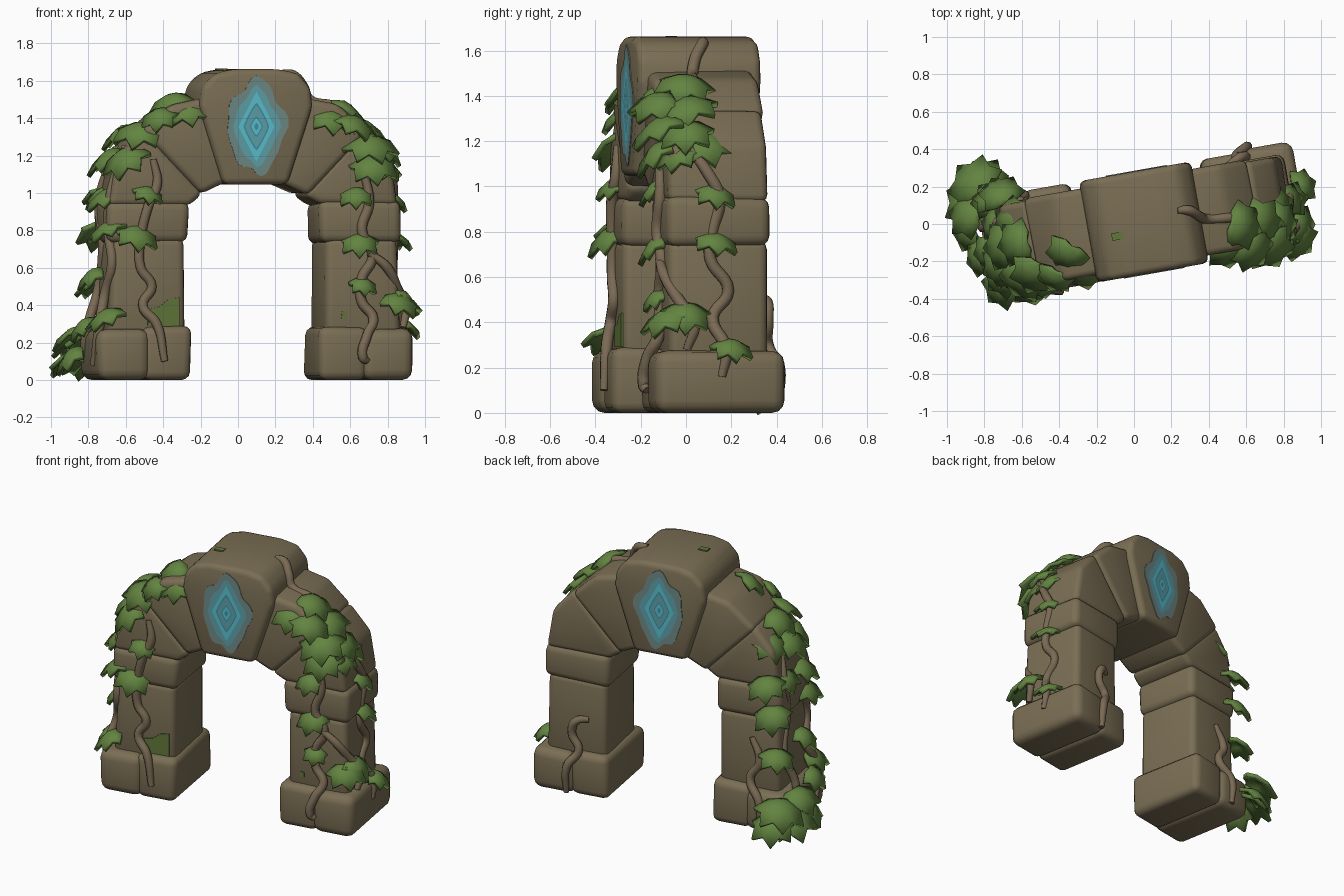
import bpy, bmesh, math, random
from mathutils import Matrix, Vector

random.seed(4)
# local arch frame: u along the arch, v into depth, z up
A = math.radians(10)
FRAME = Matrix.Translation((0.05, 0.01, 0)) @ Matrix.Rotation(A, 4, 'Z')


def mat(name, r, g, b):
    lin = [((c / 255 + 0.055) / 1.055) ** 2.4 for c in (r, g, b)]
    m = bpy.data.materials.new(name)
    m.diffuse_color = (*lin, 1)
    return m


STONE = mat("stone", 122, 110, 84)
LEAF = mat("leaf_green", 99, 132, 65)
VINE = mat("vine_brown", 122, 106, 84)
MOSS = mat("moss_green", 96, 119, 58)
HALO = mat("halo_grey_blue", 110, 138, 134)
GLOW = mat("glow_blue", 94, 160, 170)
CYAN = mat("rune_cyan", 90, 192, 208)
TEAL = mat("rune_teal", 64, 142, 160)


def finish(bm, name, m, angle=40):
    bmesh.ops.recalc_face_normals(bm, faces=bm.faces)
    me = bpy.data.meshes.new(name)
    bm.to_mesh(me)
    bm.free()
    for mm in (m if isinstance(m, list) else [m]):
        me.materials.append(mm)
    ob = bpy.data.objects.new(name, me)
    bpy.context.collection.objects.link(ob)
    for p in me.polygons:
        p.use_smooth = True
    me.set_sharp_from_angle(angle=math.radians(angle))
    return ob


def prism(name, pts, v0, v1, m, bevel=0.0, jit=0.0, grow=1.0):
    """Outline in (u, z), extruded through depth v0..v1."""
    bm = bmesh.new()
    cu = sum(p[0] for p in pts) / len(pts)
    cz = sum(p[1] for p in pts) / len(pts)
    rings = []
    for v in (v0, v1):
        rings.append([bm.verts.new((cu + (u - cu) * grow + random.uniform(-jit, jit), v,
                                    cz + (z - cz) * grow + random.uniform(-jit, jit) * (z > 0)))
                      for u, z in pts])
    n = len(pts)
    bm.faces.new(rings[0])
    bm.faces.new(rings[1][::-1])
    for i in range(n):
        j = (i + 1) % n
        bm.faces.new((rings[0][i], rings[1][i], rings[1][j], rings[0][j]))
    bmesh.ops.recalc_face_normals(bm, faces=bm.faces)
    if bevel:
        bmesh.ops.bevel(bm, geom=list(bm.edges), offset=bevel, segments=3, profile=0.5,
                        affect='EDGES', clamp_overlap=True)
    bm.transform(FRAME)
    return finish(bm, name, m)


def box(u0, u1, z0, z1):
    return [(u0, z0), (u1, z0), (u1, z1), (u0, z1)]


# stones of both legs and the arch shoulders
STONES = [
    ("base_inner", box(0.35, 0.61, 0.0, 0.285), 0.275, 0.045),
    ("base_outer", box(0.58, 0.86, 0.0, 0.27), 0.29, 0.055),
    ("shaft", [(0.385, 0.24), (0.785, 0.24), (0.765, 0.75), (0.39, 0.75)], 0.222, 0.04),
    ("impost", box(0.36, 0.79, 0.735, 0.955), 0.23, 0.045),
    ("lower_arch_stone", [(0.36, 0.94), (0.78, 0.94), (0.74, 1.18), (0.60, 1.34), (0.28, 1.0)], 0.222, 0.035),
    ("upper_arch_stone", [(0.29, 0.995), (0.61, 1.33), (0.45, 1.47), (0.22, 1.52), (0.13, 1.07)], 0.235, 0.035),
]
for side, s in (("left", -1), ("right", 1)):
    for name, pts, d, b in STONES:
        grow = 1.0 if "base" in name else 1.025
        prism(f"{side}_{name}", [(u * s, z) for u, z in pts], -d, d, STONE, b, 0.008, grow)

# keystone with a slightly domed top
prism("keystone", [(-0.175, 1.045), (0.175, 1.045), (0.31, 1.46), (0.3, 1.56), (0.235, 1.64), (0.12, 1.662),
                   (-0.12, 1.662), (-0.22, 1.64), (-0.29, 1.57), (-0.305, 1.46)], -0.275, 0.275, STONE, 0.035)

# glowing rune: one flat plate of concentric rings on each keystone face
# (half width, half height, wobble, outline power, material)
RUNE = [(0.165, 0.262, 0.07, 1.5, HALO), (0.13, 0.222, 0.035, 1.25, GLOW), (0.098, 0.187, 0, 1.0, CYAN),
        (0.070, 0.128, 0, 1.15, TEAL), (0.061, 0.113, 0, 1.15, GLOW), (0.035, 0.056, 0, 1.2, TEAL),
        (0.028, 0.046, 0, 1.2, CYAN), (0.012, 0.02, 0, 1.2, TEAL)]


def rune(name, s, n=40):
    bm = bmesh.new()
    specs = [(RUNE[0], 0.270)] + [(r, 0.279) for r in RUNE]
    prev = None
    for k, ((w, h, wob, pw, _), v) in enumerate(specs):
        ring = []
        for i in range(n):
            t = 2 * math.pi * i / n
            c, q = math.cos(t), math.sin(t)
            r = (abs(c) ** pw + abs(q) ** pw) ** (-1 / pw)
            r *= 1 + wob * (math.sin(5 * t + 1) + 0.6 * math.sin(8 * t))
            ring.append(bm.verts.new((c * r * w, s * v, 1.355 + q * r * h)))
        if prev:
            for i in range(n):
                j = (i + 1) % n
                f = bm.faces.new((prev[i], prev[j], ring[j], ring[i]))
                f.material_index = max(0, k - 2)
        prev = ring
    bm.faces.new(prev).material_index = len(RUNE) - 1
    bm.transform(FRAME)
    ob = finish(bm, name, [r[4] for r in RUNE])
    me = ob.data
    # outward facing check for the open-backed plate
    want = FRAME.to_3x3() @ Vector((0, s, 0))
    if me.polygons[-1].normal.dot(want) < 0:
        me.flip_normals()


rune("front_rune", -1)
rune("back_rune", 1)

# painted moss patches
prism("left_shaft_moss", [(-0.58, 0.29), (-0.41, 0.29), (-0.41, 0.44), (-0.47, 0.43), (-0.52, 0.39), (-0.58, 0.38)],
      -0.22, -0.229, MOSS)
prism("right_shaft_moss", [(0.47, 0.33), (0.5, 0.33), (0.5, 0.36), (0.475, 0.365)], -0.22, -0.229, MOSS)
prism("top_moss", box(-0.18, -0.12, 1.657, 1.665), -0.07, -0.03, MOSS)


# vines, paths in the arch frame
def vine(name, pts, r=0.027):
    cu = bpy.data.curves.new(name, 'CURVE')
    cu.dimensions = '3D'
    cu.bevel_depth = r
    cu.bevel_resolution = 2
    cu.use_fill_caps = True
    cu.resolution_u = 6
    sp = cu.splines.new('BEZIER')
    sp.bezier_points.add(len(pts) - 1)
    for i, (bp, p) in enumerate(zip(sp.bezier_points, pts)):
        bp.co = FRAME @ Vector(p)
        bp.handle_left_type = bp.handle_right_type = 'AUTO'
        bp.radius = 1.0 if 0 < i < len(pts) - 1 else 0.7
    cu.materials.append(VINE)
    ob = bpy.data.objects.new(name, cu)
    bpy.context.collection.objects.link(ob)


vine("left_front_vine", [(-0.55, -0.22, 1.18), (-0.53, -0.23, 1.05), (-0.58, -0.24, 0.93), (-0.62, -0.23, 0.75),
                         (-0.62, -0.23, 0.6), (-0.56, -0.235, 0.5), (-0.61, -0.24, 0.4), (-0.54, -0.27, 0.3),
                         (-0.5, -0.29, 0.1)])
vine("left_side_vine", [(-0.68, -0.1, 1.25), (-0.77, -0.17, 1.0), (-0.78, -0.15, 0.8), (-0.77, -0.2, 0.62),
                        (-0.8, -0.14, 0.45), (-0.84, -0.2, 0.28), (-0.86, -0.14, 0.08)])
vine("left_rear_side_vine", [(-0.74, 0.1, 1.15), (-0.78, 0.14, 0.95), (-0.77, 0.08, 0.75), (-0.78, 0.15, 0.5),
                             (-0.85, 0.12, 0.27), (-0.86, 0.18, 0.1)])
vine("left_back_vine", [(-0.6, 0.22, 0.6), (-0.66, 0.24, 0.45), (-0.6, 0.25, 0.33), (-0.68, 0.29, 0.2), (-0.68, 0.29, 0.03)])
vine("right_front_vine", [(0.58, -0.23, 1.15), (0.62, -0.235, 0.95), (0.58, -0.24, 0.8), (0.64, -0.23, 0.66),
                          (0.58, -0.23, 0.54), (0.58, -0.23, 0.42), (0.64, -0.25, 0.33), (0.6, -0.29, 0.24),
                          (0.575, -0.3, 0.12), (0.6, -0.29, 0.1)])
vine("right_branch_vine", [(0.62, -0.24, 0.68), (0.72, -0.23, 0.6), (0.79, -0.17, 0.48), (0.84, -0.12, 0.4),
                           (0.82, -0.15, 0.28)])
vine("right_side_vine", [(0.72, -0.15, 1.2), (0.78, -0.05, 1.06), (0.79, 0.0, 0.95), (0.785, -0.03, 0.8),
                         (0.785, -0.04, 0.68), (0.79, 0.04, 0.54), (0.79, -0.03, 0.42), (0.85, 0.02, 0.28),
                         (0.85, 0.0, 0.16)])
vine("right_back_vine", [(0.5, 0.22, 0.5), (0.57, 0.25, 0.49), (0.6, 0.25, 0.4), (0.55, 0.26, 0.3), (0.61, 0.3, 0.2),
                         (0.62, 0.29, 0.02)])
vine("top_vine", [(0.19, 0.03, 1.64), (0.25, 0.02, 1.63), (0.3, -0.02, 1.57), (0.33, -0.04, 1.5), (0.47, -0.06, 1.46),
                  (0.6, -0.08, 1.34)])

# ivy leaves: lobed, domed, drooping
LOBES = [(0, 1.0), (25, 0.72), (48, 0.95), (76, 0.66), (102, 0.82), (140, 0.52), (180, 0.34)]
OUTLINE = LOBES + [(360 - a, r) for a, r in LOBES[-2:0:-1]]


def ivy(name, leaves):
    bm = bmesh.new()
    for x, y, z, head, s in leaves:
        m = (Matrix.Translation((x, y, z)) @ Matrix.Rotation(math.radians(head), 4, 'Z')
             @ Matrix.Rotation(random.uniform(0.25, 0.6), 4, 'Y')
             @ Matrix.Rotation(random.uniform(-0.2, 0.2), 4, 'X'))
        c = bm.verts.new(m @ Vector((0, 0, 0.035 * s / 0.15)))
        rings = []
        for f in (0.5, 1.0):
            ring = []
            for a, r in OUTLINE:
                t = math.radians(a)
                rr = (r if f == 1 else 0.45 + 0.1 * r) * f
                px, py = rr * math.cos(t) * s, rr * math.sin(t) * s * 1.1
                ring.append(bm.verts.new(m @ Vector((px, py, 0.03 * s / 0.15 - 0.5 * rr * rr * s))))
            rings.append(ring)
        n = len(OUTLINE)
        for i in range(n):
            j = (i + 1) % n
            bm.faces.new((c, rings[0][i], rings[0][j]))
            bm.faces.new((rings[0][i], rings[1][i], rings[1][j], rings[0][j]))
    ob = finish(bm, name, LEAF, 60)
    sol = ob.modifiers.new("thickness", 'SOLIDIFY')
    sol.thickness = 0.025


ivy("left_upper_ivy", [
    (-.27, -.24, 1.45, -80, .14), (-.35, -.15, 1.5, -120, .14), (-.42, -.28, 1.42, -110, .12),
    (-.52, -.25, 1.34, -110, .16), (-.61, -.1, 1.33, 190, .15), (-.6, -.29, 1.2, -120, .16),
    (-.68, -.12, 1.2, 185, .16), (-.65, .03, 1.22, 150, .14)])
ivy("left_lower_ivy", [
    (-.48, -.32, 1.01, -80, .1), (-.7, -.22, .99, 205, .14), (-.73, 0, 1.0, 170, .12), (-.7, .15, 1.0, 120, .14),
    (-.54, -.33, .79, -80, .14), (-.69, -.27, .82, 220, .14), (-.74, .14, .8, 120, .14), (-.77, -.15, .57, 190, .12),
    (-.76, .12, .52, 130, .13), (-.7, -.33, .35, 225, .14), (-.82, -.18, .3, 200, .12)])
ivy("left_base_ivy", [
    (-.84, .2, .22, 135, .18), (-.87, .05, .25, 170, .15), (-.86, .12, .13, 155, .18), (-.81, .23, .12, 115, .16),
    (-.88, -.04, .14, 185, .14)])
ivy("right_upper_ivy", [
    (.5, -.13, 1.41, -80, .14), (.56, 0, 1.46, -15, .15), (.62, -.12, 1.38, -50, .15), (.66, 0, 1.36, 0, .16),
    (.7, -.11, 1.27, -60, .17), (.77, 0, 1.25, -5, .14), (.75, .08, 1.2, 25, .15), (.72, -.12, 1.16, -75, .15),
    (.78, -.03, 1.15, -30, .12)])
ivy("right_lower_ivy", [
    (.63, -.13, 1.0, -90, .11), (.82, .13, .98, 10, .11), (.65, -.13, .75, -90, .12), (.83, .13, .77, 10, .12),
    (.67, -.13, .52, -75, .09), (.86, -.08, .43, -40, .14), (.88, .0, .45, 0, .13), (.89, .2, .3, 20, .11)])
